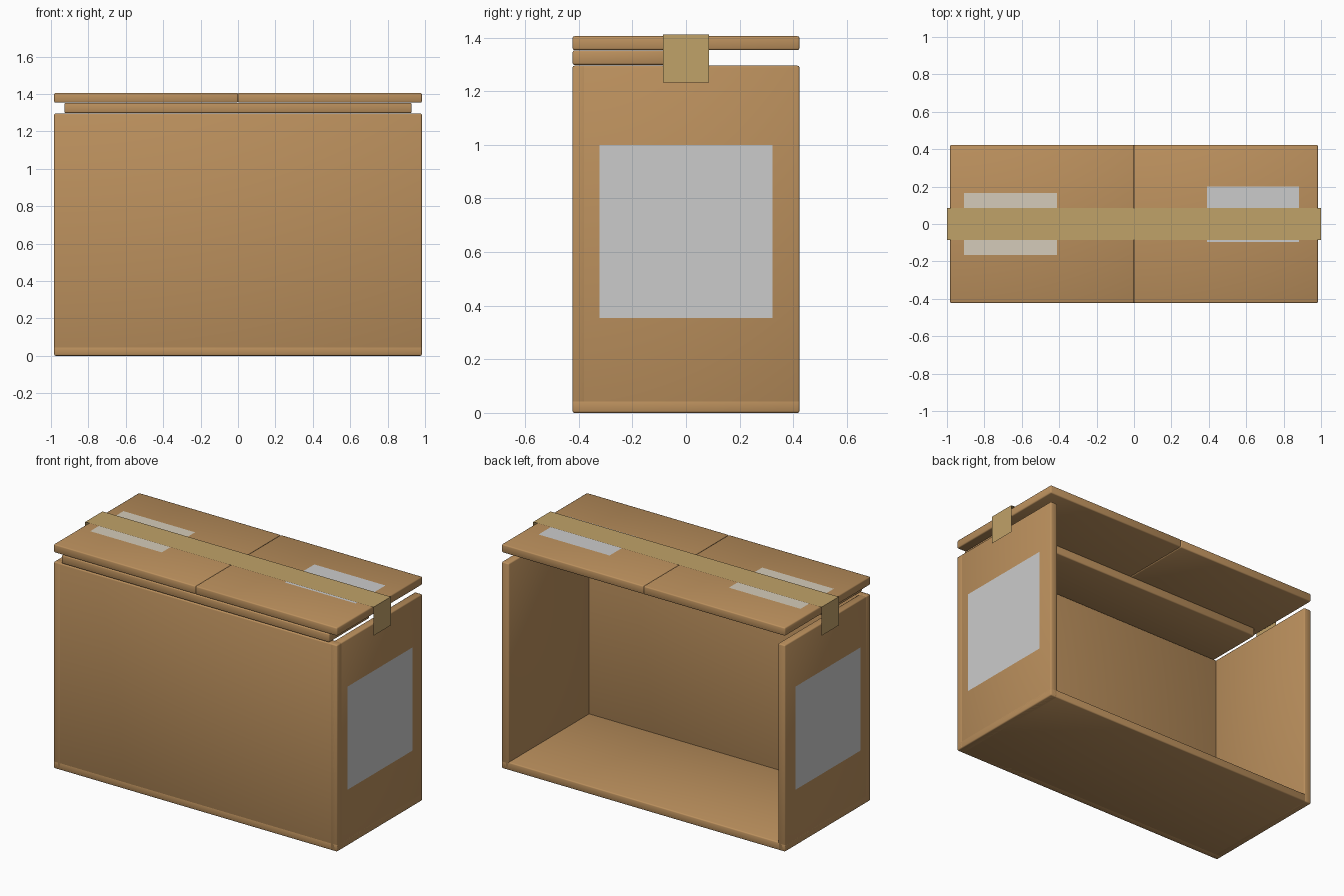
import bpy, bmesh, math

if "Cube" in bpy.data.objects:
    bpy.data.objects.remove(bpy.data.objects["Cube"])


def material(name, rgb):
    m = bpy.data.materials.new(name)
    m.diffuse_color = (*rgb, 1)
    m.use_nodes = True
    m.node_tree.nodes["Principled BSDF"].inputs["Base Color"].default_value = m.diffuse_color
    return m


CARD = material("cardboard", (0.50, 0.28, 0.11))
TAPE = material("tape", (0.53, 0.36, 0.14))
PAPER = material("paper", (0.66, 0.60, 0.49))


def add_object(name, bm, mat):
    me = bpy.data.meshes.new(name)
    bm.to_mesh(me)
    bm.free()
    ob = bpy.data.objects.new(name, me)
    bpy.context.collection.objects.link(ob)
    if mat:
        me.materials.append(mat)
    return ob


def panel(name, x, y, z, bevel=0.007):
    """Rounded-edge board spanning the given (min, max) ranges."""
    bm = bmesh.new()
    bmesh.ops.create_cube(bm, size=1)
    for v in bm.verts:
        for i, (lo, hi) in enumerate((x, y, z)):
            v.co[i] = lo if v.co[i] < 0 else hi
    bmesh.ops.bevel(bm, geom=bm.edges[:], offset=bevel, segments=2,
                    profile=0.5, affect='EDGES')
    ob = add_object(name, bm, CARD)
    bpy.ops.object.select_all(action='DESELECT')
    ob.select_set(True)
    bpy.context.view_layer.objects.active = ob
    bpy.ops.object.shade_smooth_by_angle(angle=math.radians(50))
    return ob


def strip(name, path, y, mat=None):
    """Thin sheet: an x-z path swept across a y range."""
    bm = bmesh.new()
    rows = [[bm.verts.new((px, yy, pz)) for yy in y] for px, pz in path]
    for a, b in zip(rows, rows[1:]):
        bm.faces.new((a[0], b[0], b[1], a[1]))
    return add_object(name, bm, mat)


X, Y, H, T = 0.983, 0.423, 1.295, 0.05

# Carton body, open at the back
panel("box_bottom", (-X, X), (-Y, Y), (0, T))
panel("front_wall", (-X, X), (-Y, -Y + T), (0, H))
for side, s in (("left", -1), ("right", 1)):
    panel(side + "_wall", sorted((s * X, s * (X - T))), (-Y, Y), (0, H))
    # Two top flaps meeting at the middle
    panel(side + "_top_flap", sorted((0, s * X)), (-Y, Y), (1.353, 1.405))
    # Label on each side wall
    ends = [(s * (X + 0.003), z) for z in (1.0, 0.353)]
    strip(side + "_side_label", ends if s > 0 else ends[::-1], (-0.323, 0.323))

# Inner flap folded in from the front
panel("front_inner_flap", (-0.928, 0.928), (-Y, -0.02), (1.298, 1.352))

# Labels on the lid
strip("top_paper_label", [(-0.91, 1.407), (-0.413, 1.407)], (-0.165, 0.165), PAPER)
strip("top_grey_label", [(0.39, 1.407), (0.883, 1.407)], (-0.095, 0.2))

# Packing tape over the lid and down both ends
strip("packing_tape", [(-1, 1.232), (-1, 1.411), (1, 1.411), (1, 1.232)],
      (-0.086, 0.086), TAPE)
